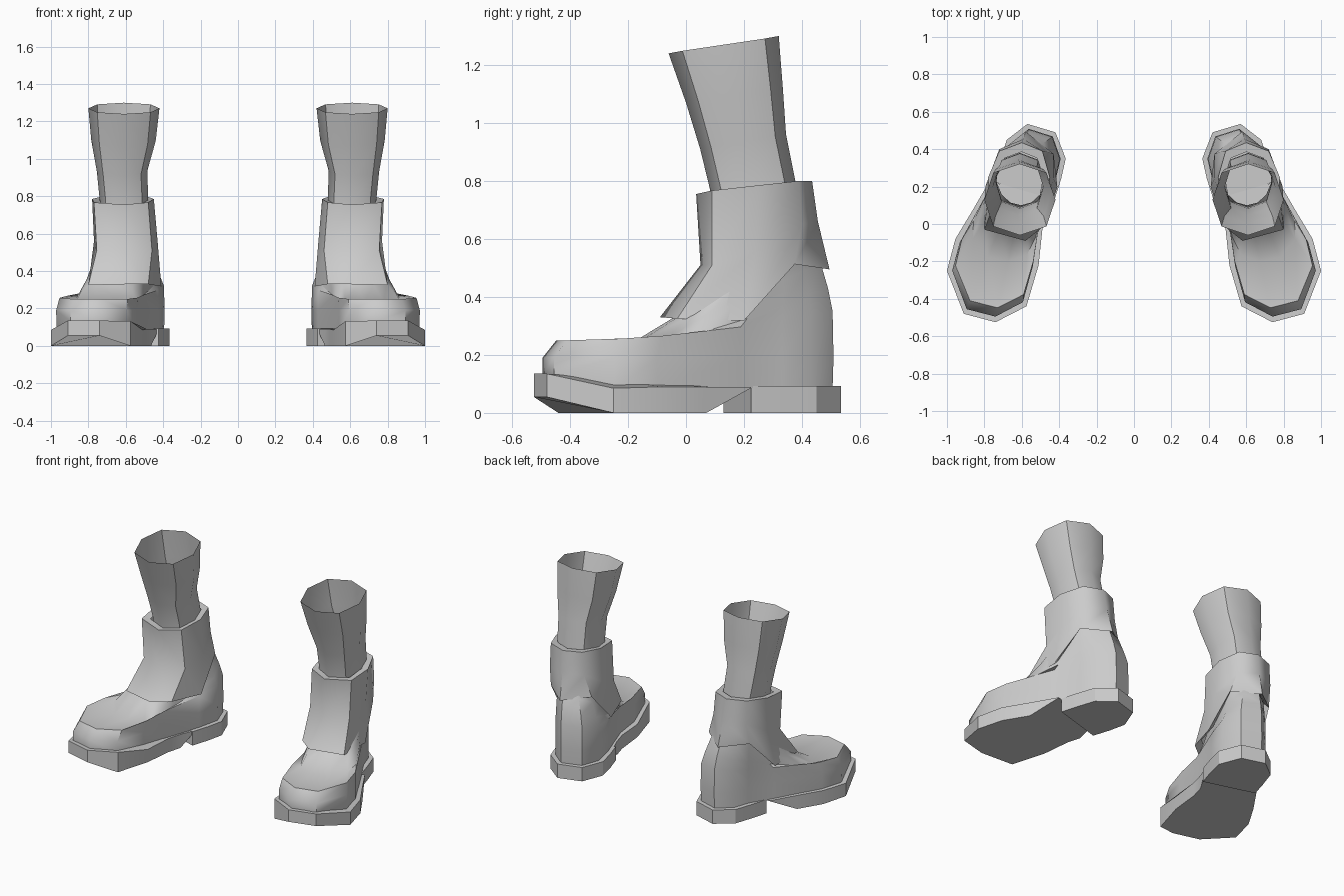
import bpy, bmesh, math
from mathutils import Vector

if "Cube" in bpy.data.objects:
    bpy.data.objects.remove(bpy.data.objects["Cube"])

grey = bpy.data.materials.new("plain_grey")
grey.diffuse_color = (0.6, 0.6, 0.6, 1)
grey.use_nodes = True
grey.node_tree.nodes["Principled BSDF"].inputs["Base Color"].default_value = grey.diffuse_color


def loft(name, rings, caps=False, angle=50):
    """Skin equal-length rings, mirror to the other boot, shade by angle."""
    bm = bmesh.new()
    vs = [[bm.verts.new(p) for p in r] for r in rings]
    n = len(rings[0])
    for a, b in zip(vs, vs[1:]):
        for i in range(n):
            j = (i + 1) % n
            bm.faces.new((a[i], a[j], b[j], b[i]))
    if caps:
        bm.faces.new(vs[0][::-1])
        bm.faces.new(vs[-1])
    if caps:
        bmesh.ops.recalc_face_normals(bm, faces=bm.faces)
    me = bpy.data.meshes.new(name)
    bm.to_mesh(me)
    bm.free()
    me.materials.append(grey)
    ob = bpy.data.objects.new(name, me)
    bpy.context.collection.objects.link(ob)
    bpy.context.view_layer.objects.active = ob
    ob.select_set(True)
    bpy.ops.object.shade_smooth_by_angle(angle=math.radians(angle))
    ob.select_set(False)
    m = ob.modifiers.new("other_boot", 'MIRROR')
    m.use_mirror_merge = False
    return ob


def lerp(a, b, t):
    return a + (b - a) * t


# footprint from the toe, round the outer side, heel and inner side
outline = [(.74, -.525), (.91, -.48), (1.0, -.25), (.955, -.08), (.80, .17),
           (.72, .33), (.68, .45), (.57, .535), (.42, .49), (.365, .35),
           (.41, .18), (.49, -.03), (.51, -.22), (.575, -.44)]


def sole_top(y):
    if y < -.25:
        return lerp(.08, .135, min(1, (-.25 - y) / .2))
    return .09 if y > -.1 else .085


# front sole: toe turned up, wedge rising at the arch
front = outline[:4] + [(.865, .07), (.775, .225), (.425, .16), (.465, .06)] + outline[11:]
lift = {0: .055, 1: .055, 5: .086, 6: .086}
loft("front_sole",
     [[(x, y, lift.get(i, 0)) for i, (x, y) in enumerate(front)],
      [(x, y, sole_top(y)) for x, y in front]], True, 30)

# heel block
heel = [(.75, .225)] + outline[5:10] + [(.39, .24), (.425, .13)]
loft("heel", [[(x, y, z) for x, y in heel] for z in (0, .092)], True, 30)

# boot upper: footprint blended into a round ankle
base = []
for x, y in outline:
    c = Vector((.75, -.22) if y < .1 else (.53, .34))
    p = Vector((x, y))
    base.append(p + (c - p).normalized() * .03)
ankle = []
for i in range(14):
    a = i * math.tau / 14
    ankle.append(Vector((.605 + .13 * math.sin(a), .25 - .15 * math.cos(a))))
# front blend, front z, back blend, back z
steps = [(0, .19, -.03, .19), (.08, .25, 0, .35), (.50, .235, .15, .43),
         (.75, .325, .40, .52), (1, .52, 1, .62), (1, .70, 1, .72)]
rings = [[(p.x, p.y, sole_top(p.y) - .004) for p in base]]
for kf, zf, kb, zb in steps:
    ring = []
    for p, q in zip(base, ankle):
        t = min(1, max(0, (p.y + .495) / 1.0))
        r = p.lerp(q, lerp(kf, kb, t))
        ring.append((r.x, r.y, lerp(zf, zb, t * t)))
    rings.append(ring)
loft("boot_upper", rings)

# folded cuff with a low front flap and an inward lip at both ends
bottom = [(.58, -.09, .33), (.80, -.03, .325), (.795, .2, .318), (.73, .375, .513),
          (.58, .495, .495), (.43, .375, .513), (.41, .2, .318), (.48, -.01, .33)]
middle = [(.61, .05, .51), (.755, .09, .51), (.77, .24, .56), (.72, .40, .65),
          (.59, .455, .66), (.475, .39, .65), (.43, .24, .56), (.46, .10, .51)]
top = [(.61, .035, .755), (.77, .09, .767), (.78, .25, .785), (.72, .39, .80),
       (.60, .435, .80), (.49, .39, .80), (.45, .25, .785), (.48, .09, .767)]


def shrink(ring, s, dz):
    return [(lerp(.605, x, s), lerp(.23, y, s), z + dz) for x, y, z in ring]


loft("cuff", [shrink(bottom, .84, .03), bottom, middle, top, shrink(top, .76, -.005)])

# open leg tube: centre x, centre y, half width, half depth, front z, back z
leg = []
for cx, cy, rx, ry, zf, zb in [(.61, .235, .13, .145, .68, .70),
                               (.61, .23, .13, .147, .77, .80),
                               (.62, .197, .135, .148, .91, .96),
                               (.612, .167, .172, .167, 1.07, 1.12),
                               (.61, .13, .19, .19, 1.24, 1.30)]:
    ring = []
    for i in range(8):
        a = i * math.tau / 8
        s = 1.06 if i % 2 else 1
        c = -math.cos(a)
        ring.append((cx + rx * s * math.sin(a), cy + ry * s * c,
                     lerp(zf, zb, (c + 1) / 2)))
    leg.append(ring)
loft("leg", leg)
